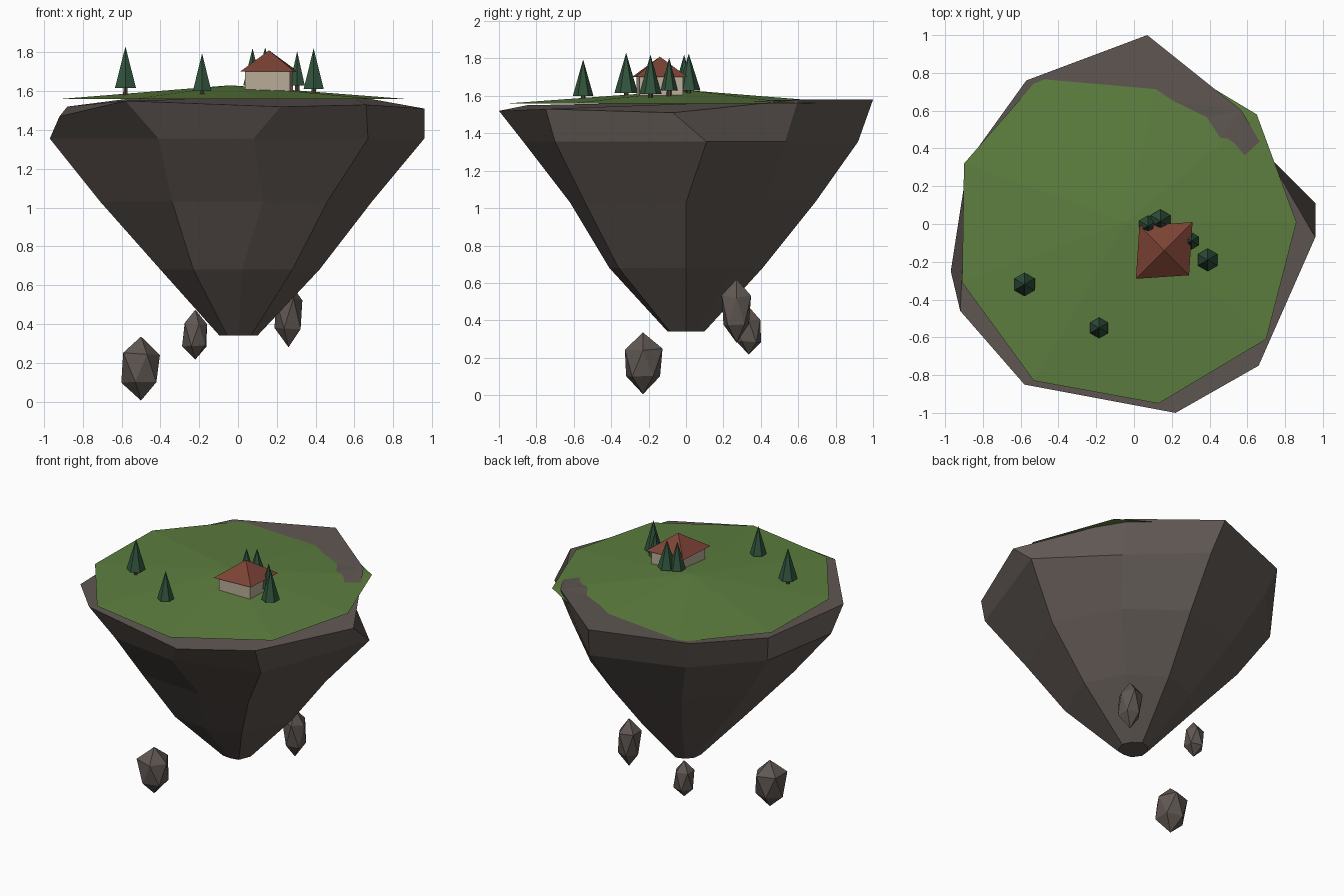
import bpy, bmesh, math, random
from mathutils import Vector, Matrix

if "Cube" in bpy.data.objects:
    bpy.data.objects.remove(bpy.data.objects["Cube"])

random.seed(4)


def material(name, rgb):
    m = bpy.data.materials.new(name)
    m.diffuse_color = (*rgb, 1)
    m.use_nodes = True
    m.node_tree.nodes["Principled BSDF"].inputs["Base Color"].default_value = m.diffuse_color
    return m


ROCK = material("rock", (0.115, 0.095, 0.085))
GRASS = material("grass", (0.11, 0.21, 0.05))
LEAF = material("leaf", (0.03, 0.085, 0.045))
BARK = material("bark", (0.09, 0.05, 0.03))
WALL = material("plaster", (0.5, 0.42, 0.32))
ROOF = material("roof_tile", (0.2, 0.055, 0.035))


def finish(name, bm, mat):
    bmesh.ops.recalc_face_normals(bm, faces=bm.faces)
    me = bpy.data.meshes.new(name)
    bm.to_mesh(me)
    bm.free()
    me.materials.append(mat)
    ob = bpy.data.objects.new(name, me)
    bpy.context.collection.objects.link(ob)
    return ob


def cone(name, loc, r1, r2, z0, z1, sides, mat, turn=0.0):
    bm = bmesh.new()
    bmesh.ops.create_cone(bm, cap_ends=True, segments=sides, radius1=r1, radius2=r2, depth=z1 - z0,
                          matrix=Matrix.Translation((*loc, (z0 + z1) / 2)) @ Matrix.Rotation(turn, 4, 'Z'))
    return finish(name, bm, mat)


# Rock body: nine-sided rings lofted from the rim down to the blunt tip
rim = [(-.92, -.46, 1.47), (-.58, -.85, 1.55), (.22, -1, 1.52), (.66, -.75, 1.53), (.96, -.07, 1.51),
       (.57, .6, 1.58), (.07, 1, 1.58), (-.57, .76, 1.56), (-.88, .33, 1.52)]
shoulder = [(-.97, -.25), (-.41, -.80), (.08, -.87), (.67, -.70), (.96, .11),
            (.54, .53), (.12, .92), (-.5, .72), (-.87, .33)]
middle = [(-.71, -.2), (-.34, -.59), (.13, -.62), (.46, -.54), (.69, 0),
          (.46, .42), (.1, .69), (-.36, .56), (-.66, .25)]
lower = [(-.40, -.13), (-.23, -.38), (.02, -.41), (.28, -.36), (.42, 0),
         (.28, .25), (.05, .41), (-.2, .33), (-.37, .13)]
tip = [(x * .24, y * .24) for x, y in lower]
rings = [rim] + [[(x, y, z) for x, y in ring] for ring, z in
                 ((shoulder, 1.355), (middle, 1.03), (lower, .68), (tip, .34))]
bm = bmesh.new()
loops = [[bm.verts.new(p) for p in ring] for ring in rings]
for a, b in zip(loops, loops[1:]):
    for i in range(9):
        j = (i + 1) % 9
        bm.faces.new((a[i], b[i], b[j], a[j]))
top, bottom = bm.faces.new(loops[0]), bm.faces.new(loops[-1])
bmesh.ops.triangulate(bm, faces=[top, bottom])
finish("island_rock", bm, ROCK)

# Grass cap: shallow nine-sided cone
outline = [(.13, -.95), (.70, -.61), (.86, .01), (.65, .58), (.15, .88),
           (-.49, .79), (-.9, .32), (-.91, -.31), (-.53, -.83)]
bm = bmesh.new()
edge = [bm.verts.new((x, y, 1.56)) for x, y in outline]
peak = bm.verts.new((-.04, .01, 1.63))
for i in range(9):
    bm.faces.new((edge[i], edge[(i + 1) % 9], peak))
bm.faces.new(edge)
finish("grass_cap", bm, GRASS)

# Floating stones: stretched, slightly irregular icosahedra
for n, (x, y, z, rx, rz) in enumerate([(-.5, -.23, .17, .115, .165), (.26, .27, .45, .085, .17),
                                       (-.22, .335, .345, .072, .128)], 1):
    bm = bmesh.new()
    bmesh.ops.create_icosphere(bm, subdivisions=1, radius=1)
    for v in bm.verts:
        k = 1 if abs(v.co.z) > .9 else random.uniform(.9, 1.12)
        v.co = Vector((x + v.co.x * rx * k, y + v.co.y * rx * k, z + v.co.z * rz * k))
    finish(f"floating_stone_{n}", bm, ROCK)

# Conifers: hexagonal crown on a short trunk
for n, (x, y, r, base, peak_z) in enumerate([(-.58, -.32, .063, 1.615, 1.83), (-.185, -.55, .055, 1.60, 1.795),
                                             (.39, -.19, .06, 1.61, 1.82), (.305, -.09, .045, 1.63, 1.805),
                                             (.14, .015, .062, 1.63, 1.825), (.075, -.01, .055, 1.63, 1.82)], 1):
    cone(f"tree_trunk_{n}", (x, y), .014, .012, base - .04, base + .01, 6, BARK)
    cone(f"tree_crown_{n}", (x, y), r, 0, base, peak_z, 6, LEAF)

# House: square walls under a hipped roof, slightly skewed in plan
walls = cone("house_walls", (0, 0), .165, .165, 1.6, 1.71, 4, WALL)
roof = cone("house_roof", (0, 0), .2, 0, 1.70, 1.81, 4, ROOF)
for ob in (walls, roof):
    skew = Matrix.Rotation(math.radians(45), 4, 'Z') @ Matrix.Diagonal((1.06, .93, 1, 1))
    ob.data.transform(Matrix.Translation((.16, -.14, 0)) @ skew)
